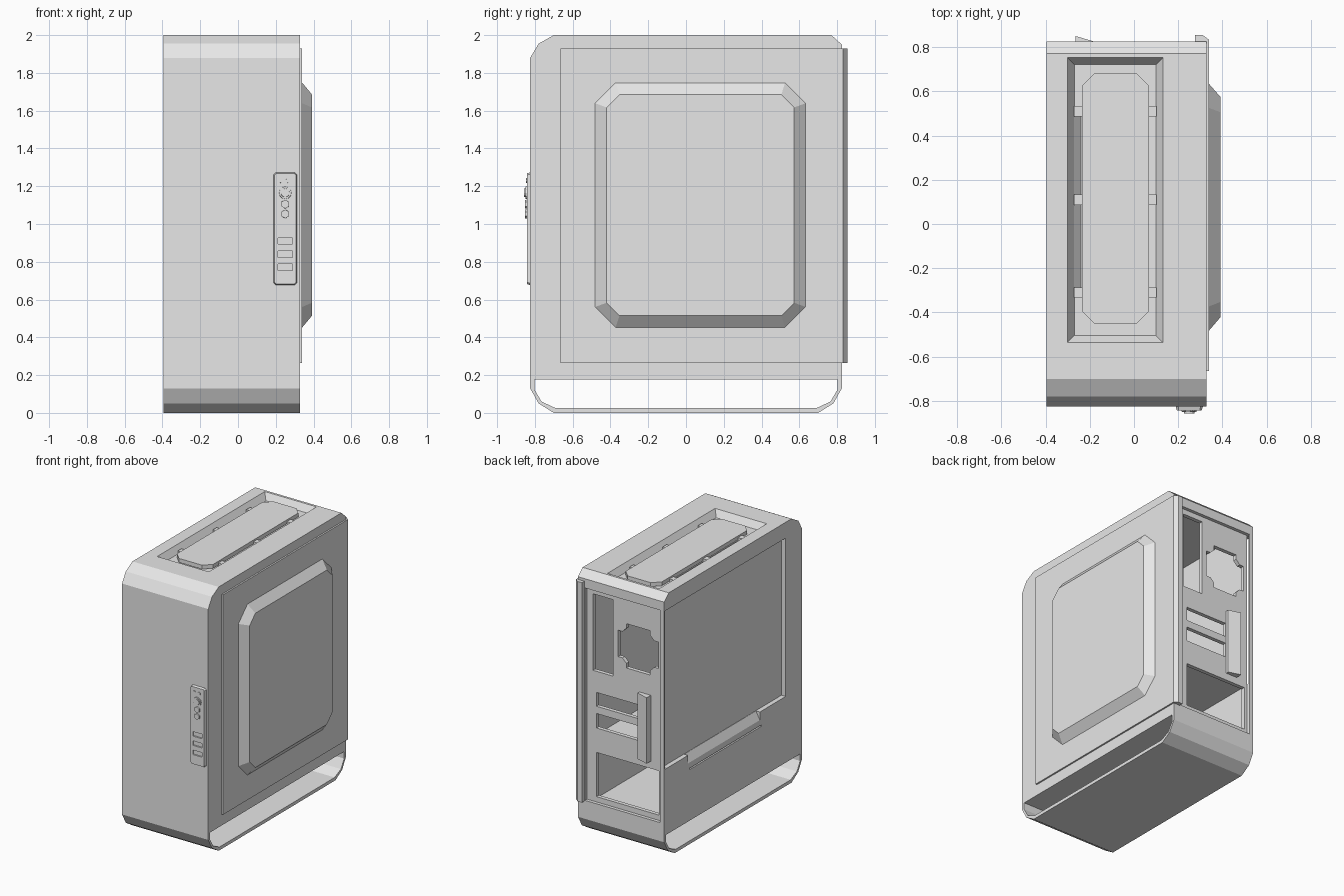
import bpy, bmesh, math
from mathutils import Vector

old = bpy.data.objects.get("Cube")
if old:
    bpy.data.objects.remove(old)

grey = bpy.data.materials.new("light grey")
grey.use_nodes = True
grey.diffuse_color = (0.8, 0.8, 0.8, 1)
grey.node_tree.nodes["Principled BSDF"].inputs["Base Color"].default_value = (0.8, 0.8, 0.8, 1)


def loft(name, axis, a, b, lo, hi):
    """Solid between outline a at lo and outline b at hi along an axis."""
    place = {"x": lambda u, v, w: (w, u, v),
             "y": lambda u, v, w: (u, w, v),
             "z": lambda u, v, w: (u, v, w)}[axis]
    bm = bmesh.new()
    rings = [[bm.verts.new(place(u, v, w)) for u, v in pts] for pts, w in ((a, lo), (b, hi))]
    n = len(a)
    bm.faces.new(rings[0])
    bm.faces.new(rings[1])
    for i in range(n):
        j = (i + 1) % n
        bm.faces.new((rings[0][i], rings[0][j], rings[1][j], rings[1][i]))
    bmesh.ops.recalc_face_normals(bm, faces=bm.faces)
    mesh = bpy.data.meshes.new(name)
    bm.to_mesh(mesh)
    bm.free()
    mesh.materials.append(grey)
    ob = bpy.data.objects.new(name, mesh)
    bpy.context.collection.objects.link(ob)
    return ob


def rect(u0, u1, v0, v1):
    return [(u0, v0), (u1, v0), (u1, v1), (u0, v1)]


def octagon(u0, u1, v0, v1, c):
    return [(u0 + c, v0), (u1 - c, v0), (u1, v0 + c), (u1, v1 - c),
            (u1 - c, v1), (u0 + c, v1), (u0, v1 - c), (u0, v0 + c)]


def disc(u, v, r, n):
    return [(u + r * math.sin(math.tau * i / n), v + r * math.cos(math.tau * i / n)) for i in range(n)]


def box(name, x0, x1, y0, y1, z0, z1):
    return loft(name, "z", rect(x0, x1, y0, y1), rect(x0, x1, y0, y1), z0, z1)


def cut(target, cutter):
    cutter.hide_render = True
    mod = target.modifiers.new("cut", "BOOLEAN")
    mod.operation, mod.solver, mod.object = "DIFFERENCE", "EXACT", cutter
    bpy.context.view_layer.objects.active = target
    bpy.ops.object.modifier_apply(modifier=mod.name)
    bpy.data.objects.remove(cutter)


# Outer shell: side profile swept across the width
profile = [(-.70, 0), (.70, 0), (.78, .05), (.825, .13), (.825, 1.95), (.77, 2),
           (-.70, 2), (-.78, 1.955), (-.825, 1.88), (-.825, .13), (-.78, .05)]
case = loft("case_shell", "x", profile, profile, -.395, .328)

# Hollow inside, with a shelf between the lower bay and the main bay
cut(case, box("cutter", -.345, .30, -.78, .77, .69, 1.91))
cut(case, box("cutter", -.345, .30, -.78, .77, .21, .66))

# Opening under the case, leaving a thin foot loop
loop = [(-.69, .025), (.69, .025), (.765, .06), (.803, .125), (.803, .178),
        (-.803, .178), (-.803, .125), (-.765, .06)]
cut(case, loft("cutter", "x", loop, loop, -.5, .5))

# Top recess with sloped border and a side slit
cut(case, loft("cutter", "z", rect(-.27, .10, -.505, .72), rect(-.302, .132, -.537, .752), 1.95, 2.0005))
cut(case, loft("cutter", "z", rect(-.24, -.235, -.3, .49), rect(-.272, -.235, -.3, .49), 1.915, 1.9505))

# Rear recess and the openings in the rear panel
cut(case, box("cutter", -.36, .27, .80, .9, .27, 1.88))
for x0, x1, z0, z1 in ((.05, .22, 1.26, 1.84), (-.165, .19, .995, 1.10),
                       (-.165, .19, .83, .94), (-.335, .19, .31, .645)):
    cut(case, box("cutter", x0, x1, .7, .9, z0, z1))
fan_x, fan_z, r, k = -.16, 1.52, .168, .10
cross = []
for i in range(4):
    c, s = math.cos(i * math.pi / 2), math.sin(i * math.pi / 2)
    for u, v in ((r, -k), (r, k), (r - .035, k), (k, r - .035)):
        cross.append((fan_x + u * c - v * s, fan_z + u * s + v * c))
cut(case, loft("cutter", "y", cross, cross, .7, .9))

# Recessed side panel with a sloped finger scoop and a thin slot
cut(case, box("cutter", -.5, -.36, -.63, .818, .68, 1.88))
cut(case, loft("cutter", "y", [(-.397, .615), (-.36, .685), (-.41, .685)],
               [(-.397, .615), (-.36, .685), (-.41, .685)], -.32, .54))
cut(case, box("cutter", -.5, -.38, -.34, .52, .565, .575))

# Top cover plate and its tabs
plate = octagon(-.235, .068, -.45, .68, .055)
loft("top_cover", "z", plate, plate, 1.955, 1.985)
for y in (-.31, .11, .51):
    for x0, x1 in ((-.272, -.235), (.068, .102)):
        box("top_cover_tab", x0, x1, y - .023, y + .023, 1.945, 1.972)

# Closed side panel with its raised bulge and rear flange
box("side_panel", .328, .34, -.665, .825, .263, 1.93)
loft("side_panel_bulge", "x", octagon(-.483, .635, .45, 1.75, .11),
     octagon(-.42, .573, .515, 1.685, .068), .338, .392)
flange = [(.275, .80), (.34, .80), (.34, .832), (.31, .855), (.275, .855)]
loft("side_panel_flange", "z", flange, flange, .263, 1.93)

# Wedge-shaped cover over the rear expansion slots
wedge = [(-.265, .79), (-.17, .79), (-.17, .822), (-.265, .85)]
loft("slot_cover", "z", wedge, wedge, .70, 1.20)

# Front control strip with ports
strip = loft("control_strip", "y", octagon(.194, .306, .682, 1.268, .008),
             octagon(.187, .313, .675, 1.275, .012), -.843, -.82)
for z in (.77, .84, .91):
    cut(strip, box("cutter", .211, .288, -.9, -.832, z - .017, z + .017))

# Buttons, sockets and lights on the strip
for name, x, z, rad, n, out in (("left_light", .225, 1.23, .013, 6, .848),
                                ("right_light", .265, 1.23, .013, 6, .848),
                                ("power_button_ring", .25, 1.165, .034, 12, .850),
                                ("power_button", .25, 1.165, .024, 12, .857),
                                ("upper_socket", .25, 1.105, .024, 6, .852),
                                ("lower_socket", .25, 1.053, .024, 6, .852)):
    loft(name, "y", disc(x, z, rad * .95, n), disc(x, z, rad, n), -out, -.835)
